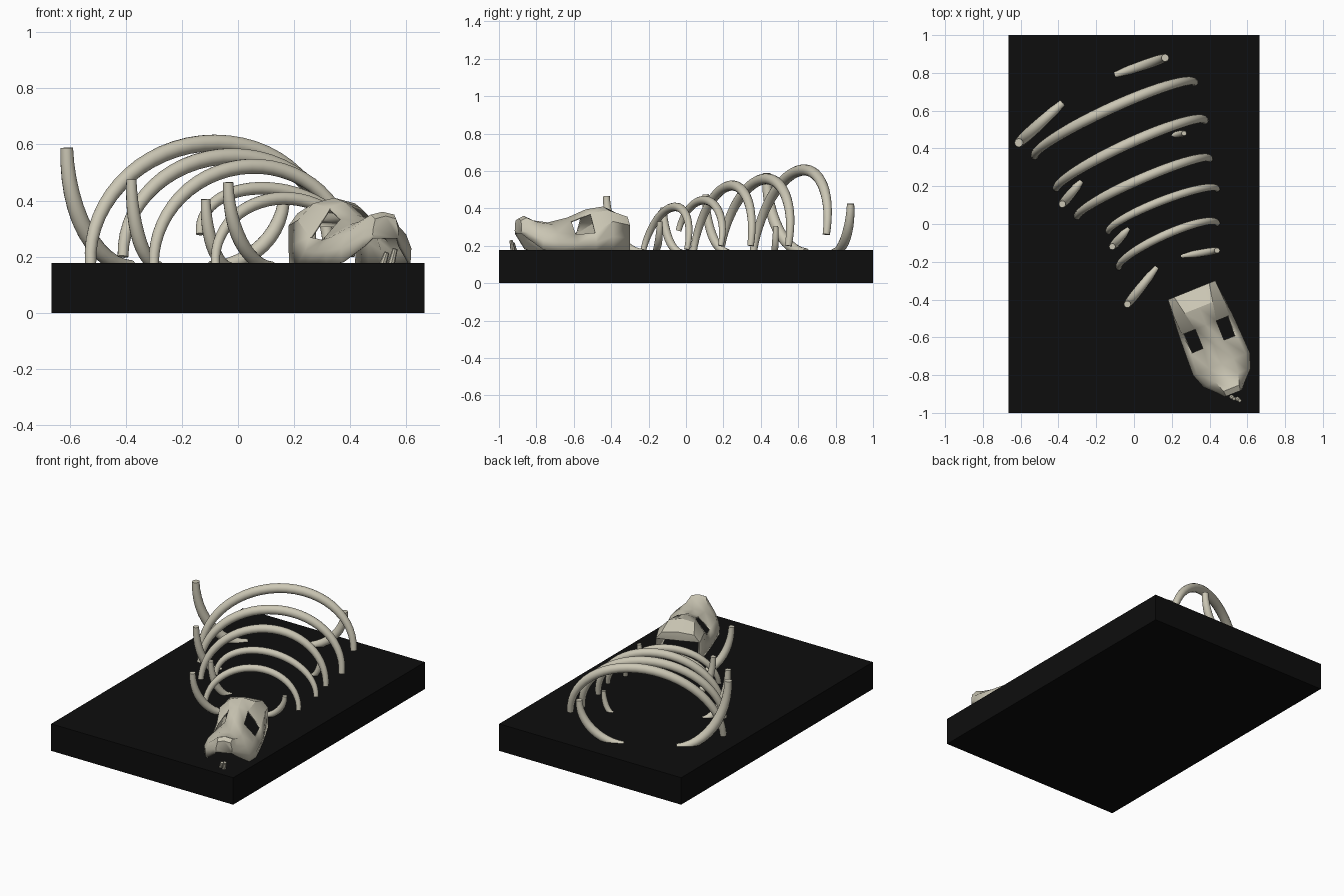
import bpy, bmesh, math
from mathutils import Vector

if "Cube" in bpy.data.objects:
    bpy.data.objects.remove(bpy.data.objects["Cube"])


def material(name, rgb):
    m = bpy.data.materials.new(name)
    m.diffuse_color = (*rgb, 1)
    m.use_nodes = True
    m.node_tree.nodes["Principled BSDF"].inputs["Base Color"].default_value = m.diffuse_color
    return m


BONE = material("bone", (0.60, 0.57, 0.46))
BLACK = material("black", (0.004, 0.004, 0.004))


def add_mesh(name, bm, mat):
    bmesh.ops.recalc_face_normals(bm, faces=bm.faces)
    me = bpy.data.meshes.new(name)
    bm.to_mesh(me)
    bm.free()
    me.materials.append(mat)
    ob = bpy.data.objects.new(name, me)
    bpy.context.collection.objects.link(ob)
    return ob


def smooth(ob, angle):
    bpy.ops.object.select_all(action='DESELECT')
    ob.select_set(True)
    bpy.context.view_layer.objects.active = ob
    bpy.ops.object.shade_smooth_by_angle(angle=math.radians(angle))


def tube(name, pts, radii, sides=14):
    """Round tube with flat capped ends along a path."""
    bm = bmesh.new()
    rings = []
    n = len(pts)
    for i, p in enumerate(pts):
        d = (pts[min(i + 1, n - 1)] - pts[max(i - 1, 0)]).normalized()
        if i == 0:
            u = d.orthogonal().normalized()
        u = (u - d * u.dot(d)).normalized()
        v = d.cross(u)
        rings.append([bm.verts.new(p + radii[i] * (u * math.cos(a) + v * math.sin(a)))
                      for a in (2 * math.pi * k / sides for k in range(sides))])
    for a, b in zip(rings, rings[1:]):
        for k in range(sides):
            j = (k + 1) % sides
            bm.faces.new((a[k], a[j], b[j], b[k]))
    bm.faces.new(rings[0])
    bm.faces.new(rings[-1])
    smooth(add_mesh(name, bm, BONE), 40)


# base slab
bm = bmesh.new()
bmesh.ops.create_cube(bm, size=1)
for v in bm.verts:
    v.co = (v.co.x * 1.33, v.co.y * 2, (v.co.z + 0.5) * 0.178)
add_mesh("base", bm, BLACK)

# whole ribs: left end, crest, right end
ARCHES = [
    ((-.525, .36, .17), (-.13, .61, .603), (.32, .75, .26), .030),
    ((-.41, .19, .20), (-.02, .43, .558), (.375, .547, .20), .029),
    ((-.30, .04, .17), (.04, .24, .522), (.40, .345, .20), .027),
    ((-.135, -.04, .28), (.14, .12, .44), (.44, .185, .20), .023),
    ((-.08, -.23, .17), (.16, -.06, .408), (.44, .005, .18), .023),
]
N = 28
for i, (l, m, r, rad) in enumerate(ARCHES):
    l, m, r = Vector(l), Vector(m), Vector(r)
    c, a = (l + r) / 2, (l - r) / 2
    ts = [math.pi * k / N for k in range(N + 1)]
    tube(f"rib_{i + 1}", [c + a * math.cos(t) + (m - c) * math.sin(t) for t in ts],
         [rad * (.66 + .34 * math.sin(t)) for t in ts])

# broken ribs rising from the base: foot xy, tip xyz, radius
STUMPS = [
    ((-.38, .64), (-.61, .43, .588), .031),
    ((-.10, .79), (.165, .88, .425), .027),
    ((-.28, .225), (-.38, .105, .475), .025),
    ((.20, .47), (.265, .48, .305), .018),
    ((-.03, -.025), (-.115, -.12, .405), .023),
    ((.25, -.17), (.44, -.14, .33), .020),
    ((.12, -.23), (-.035, -.425, .465), .025),
]
for i, (foot, tip, rad) in enumerate(STUMPS):
    a, b = Vector((*foot, .165)), Vector(tip)
    ts = [k / 12 for k in range(13)]
    pts = []
    for t in ts:
        p = a.lerp(b, math.sin(t * math.pi / 2))
        p.z = a.z + (b.z - a.z) * (1 - math.cos(t * math.pi / 2))
        pts.append(p)
    tube(f"broken_rib_{i + 1}", pts,
         [rad * (.72 + .28 * math.sin(math.pi * t)) for t in ts])

# loose teeth in front of the snout
for i, (a, b) in enumerate([((.515, -.915, .17), (.53, -.925, .215)),
                            ((.545, -.925, .17), (.56, -.935, .228))]):
    tube(f"tooth_{i + 1}", [Vector(a), Vector(b)], [.013, .009], 8)

# skull shell: distance forward, half width, bottom, cheek point, brow point, top
STATIONS = [
    (0, .135, .17, (.135, .31), (.10, .355), .365),
    (.10, .145, .17, (.14, .33), (.08, .39), .41),
    (.20, .153, .17, (.135, .27), (.06, .375), .395),
    (.31, .158, .17, (.13, .26), (.06, .335), .35),
    (.42, .162, .17, (.14, .27), (.07, .315), .325),
    (.50, .135, .18, (.115, .28), (.065, .325), .335),
    (.56, .075, .235, (.065, .305), (.045, .35), .36),
    (.59, .05, .265, (.048, .30), (.04, .335), .345),
]
FWD, SIDE = Vector((.375, -.927)), Vector((.927, .375))
bm = bmesh.new()
rows = []
for f, w, zb, cheek, brow, zt in STATIONS:
    half = [(w * .98, zb), (w, (zb + cheek[1]) / 2), cheek, brow]
    prof = [(-s, z) for s, z in half] + [(0, zt)] + half[::-1]
    row = []
    for s, z in prof:
        p = Vector((.305, -.35)) + FWD * f + SIDE * s
        row.append(bm.verts.new((p.x, p.y, z)))
    rows.append(row)
for i, (a, b) in enumerate(zip(rows, rows[1:])):
    for j in range(8):
        if i == 2 and j in (2, 5):  # eye sockets stay open
            continue
        bm.faces.new((a[j], a[j + 1], b[j + 1], b[j]))
bm.faces.new(rows[0][2:7])   # upper back of the head
bm.faces.new(rows[-1])       # nose end
skull = add_mesh("skull", bm, BONE)
smooth(skull, 30)
shell = skull.modifiers.new("thickness", 'SOLIDIFY')
shell.thickness = .012
shell.offset = -1
